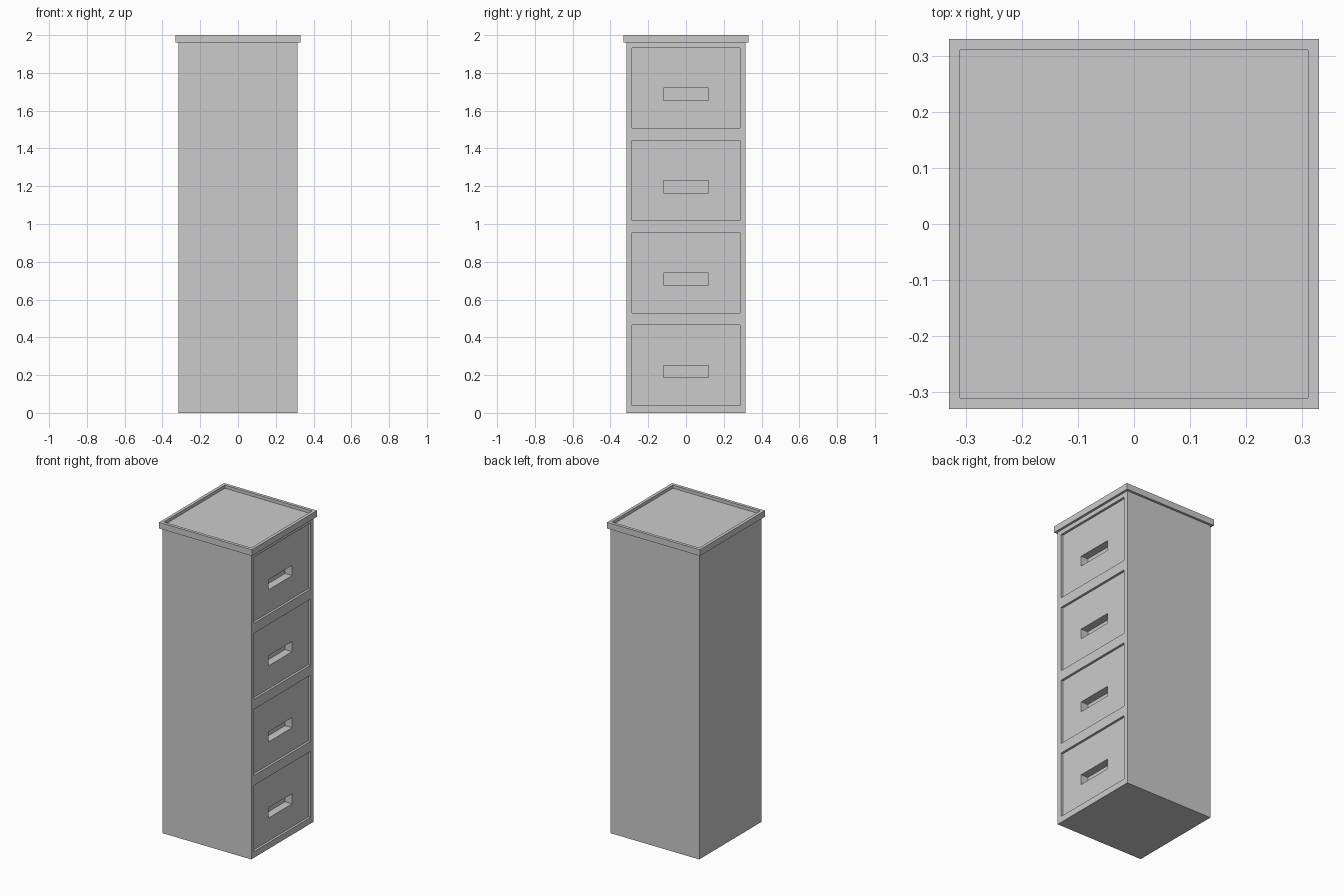
import bpy
import bmesh
from mathutils import Vector

if "Cube" in bpy.data.objects:
    bpy.data.objects.remove(bpy.data.objects["Cube"])


def box(name, lo, hi):
    lo, hi = Vector(lo), Vector(hi)
    bm = bmesh.new()
    bmesh.ops.create_cube(bm, size=1)
    bmesh.ops.scale(bm, vec=hi - lo, verts=bm.verts)
    bmesh.ops.translate(bm, vec=(lo + hi) / 2, verts=bm.verts)
    mesh = bpy.data.meshes.new(name)
    bm.to_mesh(mesh)
    bm.free()
    obj = bpy.data.objects.new(name, mesh)
    bpy.context.collection.objects.link(obj)
    return obj


def cut(obj, lo, hi):
    cutter = box("cutter", lo, hi)
    cutter.hide_render = True
    mod = obj.modifiers.new("cut", 'BOOLEAN')
    mod.operation = 'DIFFERENCE'
    mod.solver = 'EXACT'
    mod.object = cutter
    bpy.context.view_layer.objects.active = obj
    bpy.ops.object.modifier_apply(modifier=mod.name)
    bpy.data.objects.remove(cutter)


HALF = 0.315      # half width of the body
LID = 0.33        # half width of the lid
LID_Z = 1.96      # underside of the lid
PANEL = 0.015     # how far drawer fronts sit back
GRIP = 0.05       # depth of the grip pockets

# Cabinet body with four recessed drawer fronts on the +x side
body = box("cabinet_body", (-HALF, -HALF, 0), (HALF, HALF, LID_Z))
for i in range(4):
    z = 0.04 + i * 0.489
    cut(body, (HALF - PANEL, -0.285, z), (HALF + 0.1, 0.285, z + 0.425))
    # Grip pocket sunk into each drawer front
    cut(body, (HALF - PANEL - GRIP, -0.12, z + 0.147),
        (HALF + 0.05, 0.12, z + 0.212))

# Overhanging lid with a raised rim around its top
lid = box("lid", (-LID, -LID, LID_Z), (LID, LID, 2.0))
cut(lid, (-LID + 0.02, -LID + 0.02, 1.98), (LID - 0.02, LID - 0.02, 2.1))
